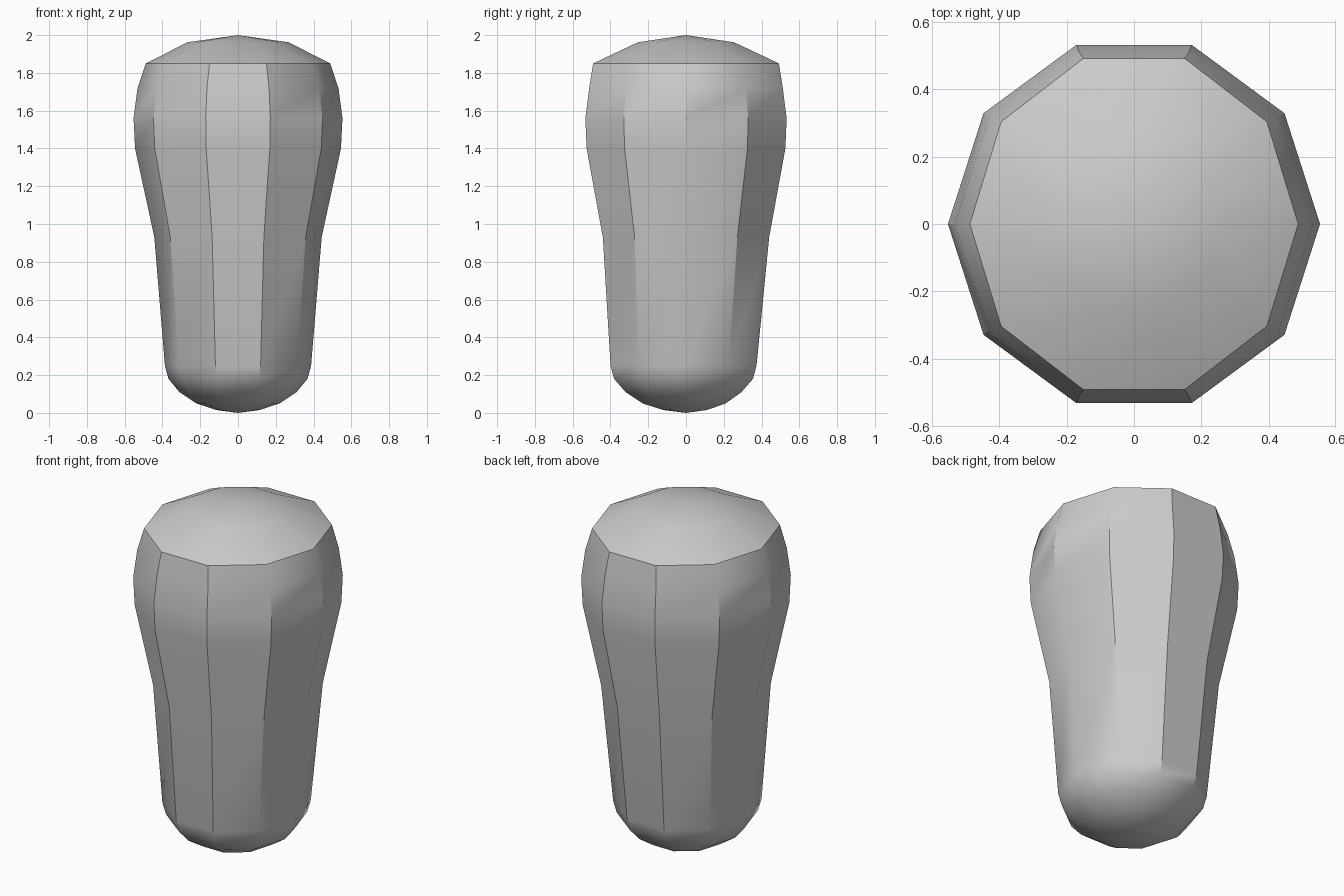
import bpy, bmesh, math

cube = bpy.data.objects.get("Cube")
if cube:
    bpy.data.objects.remove(cube, do_unlink=True)

SIDES = 10

# Plain grey surface
grey = bpy.data.materials.new("plain grey")
grey.use_nodes = True
colour = (0.6, 0.6, 0.6, 1)
grey.diffuse_color = colour
grey.node_tree.nodes["Principled BSDF"].inputs["Base Color"].default_value = colour

# Rings from the bottom up: height, radius, depth factor, y shift
RINGS = [
    (0.015, 0.115, 1.05, -0.005),
    (0.05, 0.22, 1.05, -0.01),
    (0.11, 0.31, 1.04, -0.013),
    (0.18, 0.368, 1.05, -0.013),
    (0.25, 0.387, 1.05, -0.013),
    (0.93, 0.443, 1.045, 0),
    (1.40, 0.545, 1.015, 0),
    (1.56, 0.553, 1.013, 0),
    (1.72, 0.532, 1.013, 0),
    (1.85, 0.488, 1.06, 0),
    (1.962, 0.268, 1.0, 0),
]


def ring(bm, z, radius, depth, shift):
    angles = [math.tau * i / SIDES for i in range(SIDES)]
    return [bm.verts.new((radius * math.cos(a), radius * depth * math.sin(a) + shift, z))
            for a in angles]


# Ten-sided body, rounded at the foot and domed on top
bm = bmesh.new()
loops = [ring(bm, *r) for r in RINGS]
bottom, top = bm.verts.new((0, 0, 0)), bm.verts.new((0, 0, 2))
for i in range(SIDES):
    j = (i + 1) % SIDES
    for low, high in zip(loops, loops[1:]):
        bm.faces.new((low[i], low[j], high[j], high[i]))
    bm.faces.new((loops[0][j], loops[0][i], bottom))
    bm.faces.new((loops[-1][i], loops[-1][j], top))
bmesh.ops.recalc_face_normals(bm, faces=bm.faces)
mesh = bpy.data.meshes.new("tapered_body")
bm.to_mesh(mesh)
bm.free()
mesh.materials.append(grey)

body = bpy.data.objects.new("tapered_body", mesh)
bpy.context.collection.objects.link(body)
bpy.ops.object.select_all(action="DESELECT")
body.select_set(True)
bpy.context.view_layer.objects.active = body
bpy.ops.object.shade_smooth_by_angle(angle=math.radians(35))
